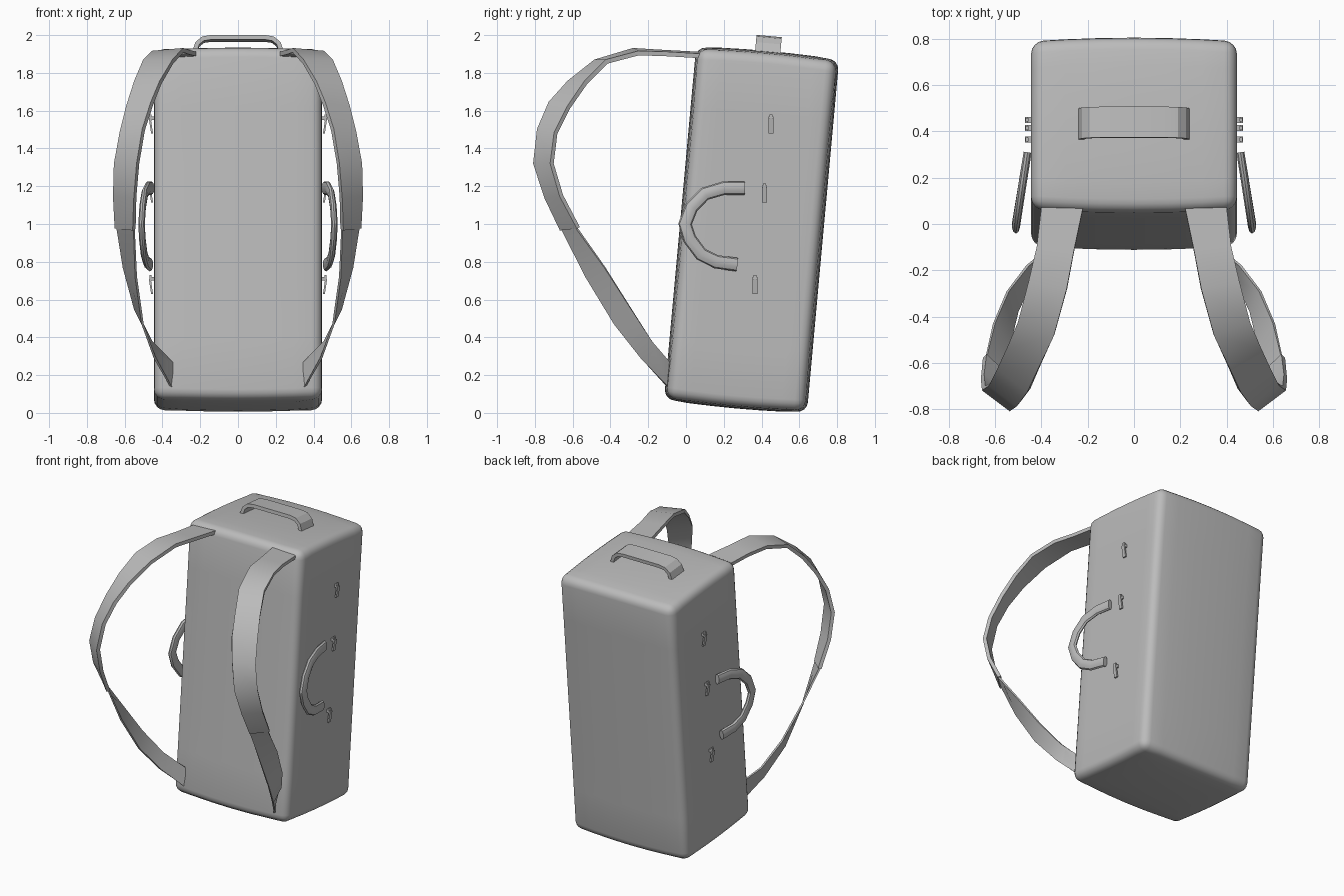
import bpy, bmesh, math
from mathutils import Vector, Matrix

if "Cube" in bpy.data.objects:
    bpy.data.objects.remove(bpy.data.objects["Cube"])

grey = bpy.data.materials.new("fabric_grey")
grey.use_nodes = True
grey.diffuse_color = (0.5, 0.5, 0.5, 1)
grey.node_tree.nodes["Principled BSDF"].inputs["Base Color"].default_value = grey.diffuse_color

# The bag leans back a little; this frame places parts relative to its centre
LEAN = Matrix.Translation((0, 0.347, 0.97)) @ Matrix.Rotation(math.radians(-5.2), 4, "X")


def finish(name, bm, mirror=False):
    bmesh.ops.recalc_face_normals(bm, faces=bm.faces)
    mesh = bpy.data.meshes.new(name)
    bm.to_mesh(mesh)
    bm.free()
    mesh.materials.append(grey)
    obj = bpy.data.objects.new(name, mesh)
    bpy.context.collection.objects.link(obj)
    bpy.ops.object.select_all(action="DESELECT")
    obj.select_set(True)
    bpy.context.view_layer.objects.active = obj
    bpy.ops.object.shade_smooth_by_angle()
    if mirror:
        obj.modifiers.new("mirror", "MIRROR").use_mirror_merge = False
    return obj


def skin(bm, rings):
    """Join a row of equal rings into a capped solid."""
    rows = [[bm.verts.new(p) for p in ring] for ring in rings]
    for a, b in zip(rows, rows[1:]):
        for i in range(len(a)):
            j = (i + 1) % len(a)
            bm.faces.new((a[i], a[j], b[j], b[i]))
    bm.faces.new(rows[0])
    bm.faces.new(rows[-1][::-1])


def tangents(points):
    last = len(points) - 1
    return [(points[min(i + 1, last)] - points[max(i - 1, 0)]).normalized()
            for i in range(last + 1)]


def ribbon(name, stations, half, mirror=False):
    """Flat band between two edge paths."""
    edges = [(Vector(a), Vector(b)) for a, b in stations]
    rings = []
    for (a, b), t in zip(edges, tangents([(a + b) / 2 for a, b in edges])):
        n = t.cross(b - a).normalized() * half
        rings.append((a + n, b + n, b - n, a - n))
    bm = bmesh.new()
    skin(bm, rings)
    return finish(name, bm, mirror)


def box(bm, low, high, size):
    """Small bar running between two points, size = (x, y) half widths."""
    sx, sy = size
    corners = [Vector((sx * i, sy * j, 0)) for i, j in ((-1, -1), (1, -1), (1, 1), (-1, 1))]
    skin(bm, [[Vector(p) + c for c in corners] for p in (low, high)])


# Bag body: domed, softly bevelled box
bm = bmesh.new()
bmesh.ops.create_cube(bm, size=2)
bmesh.ops.subdivide_edges(bm, edges=bm.edges[:], cuts=5, use_grid_fill=True)
for v in bm.verts:
    x, y, z = v.co
    v.co = (x * 0.445,
            y * (0.365 + 0.015 * (1 - x * x)),
            z * (0.926 + 0.012 * (2 - x * x - y * y)))
corners = [e for e in bm.edges if e.calc_face_angle() > 0.6]
bmesh.ops.bevel(bm, geom=corners, offset=0.055, segments=4, profile=0.5, affect="EDGES")
bm.transform(LEAN)
finish("bag_body", bm)

# Shoulder straps: padded upper part, thinner lower part
pad = [((.22, .07, 1.9), (.4, .07, 1.89)),
       ((.26, -.12, 1.91), (.42, -.1, 1.9)),
       ((.29, -.28, 1.92), (.455, -.25, 1.905)),
       ((.345, -.48, 1.86), (.5, -.42, 1.86)),
       ((.41, -.62, 1.75), (.545, -.53, 1.75)),
       ((.455, -.72, 1.64), (.585, -.62, 1.62)),
       ((.5, -.78, 1.5), (.62, -.69, 1.48)),
       ((.53, -.8, 1.32), (.65, -.71, 1.32)),
       ((.545, -.74, 1.14), (.655, -.66, 1.15)),
       ((.55, -.66, .97), (.645, -.57, .98))]
webbing = [((.55, -.655, .97), (.64, -.58, .98)),
           ((.54, -.53, .72), (.605, -.43, .77)),
           ((.505, -.38, .47), (.545, -.29, .55)),
           ((.44, -.24, .29), (.46, -.18, .38)),
           ((.35, -.09, .13), (.35, -.09, .27))]
ribbon("shoulder_strap_pad", pad, 0.012, True)
ribbon("shoulder_strap_webbing", webbing, 0.006, True)

# Carry handle on top
arch = [(-.235, .925), (-.215, .985), (-.185, 1.01), (-.14, 1.017)]
arch += [(-x, z) for x, z in reversed(arch)]
handle = ribbon("top_handle", [((x, -.067, z), (x, .067, z)) for x, z in arch], 0.012)
handle.data.transform(LEAN)

# Side grips: flattened tubes bent into a C
grip = [(.31, 1.19), (.2, 1.19), (.1, 1.16), (.03, 1.09), (-.005, 1.0),
        (.02, .92), (.08, .84), (.16, .8), (.27, .785)]
path = [Vector((0.46 + (0.31 - y) * 0.16, y, z)) for y, z in grip]
rings = []
for p, t in zip(path, tangents(path)):
    side = t.cross(Vector((1, 0, 0))).normalized()
    out = side.cross(t)
    rings.append([p + side * math.cos(k * math.pi / 5) * 0.036
                  + out * math.sin(k * math.pi / 5) * 0.018 for k in range(10)])
bm = bmesh.new()
skin(bm, rings)
finish("side_grip", bm, True)

# Three small pulls on each side: mount, pin and hanging tab
bm = bmesh.new()
for y, z in ((.45, 1.53), (.415, 1.165), (.365, .68)):
    box(bm, (.45, y, z + .02), (.45, y, z + .04), (.012, .013))
    box(bm, (.463, y, z + .015), (.463, y, z + .05), (.006, .008))
    box(bm, (.455, y, z - .05), (.467, y, z + .03), (.005, .013))
finish("side_pull", bm, True)
